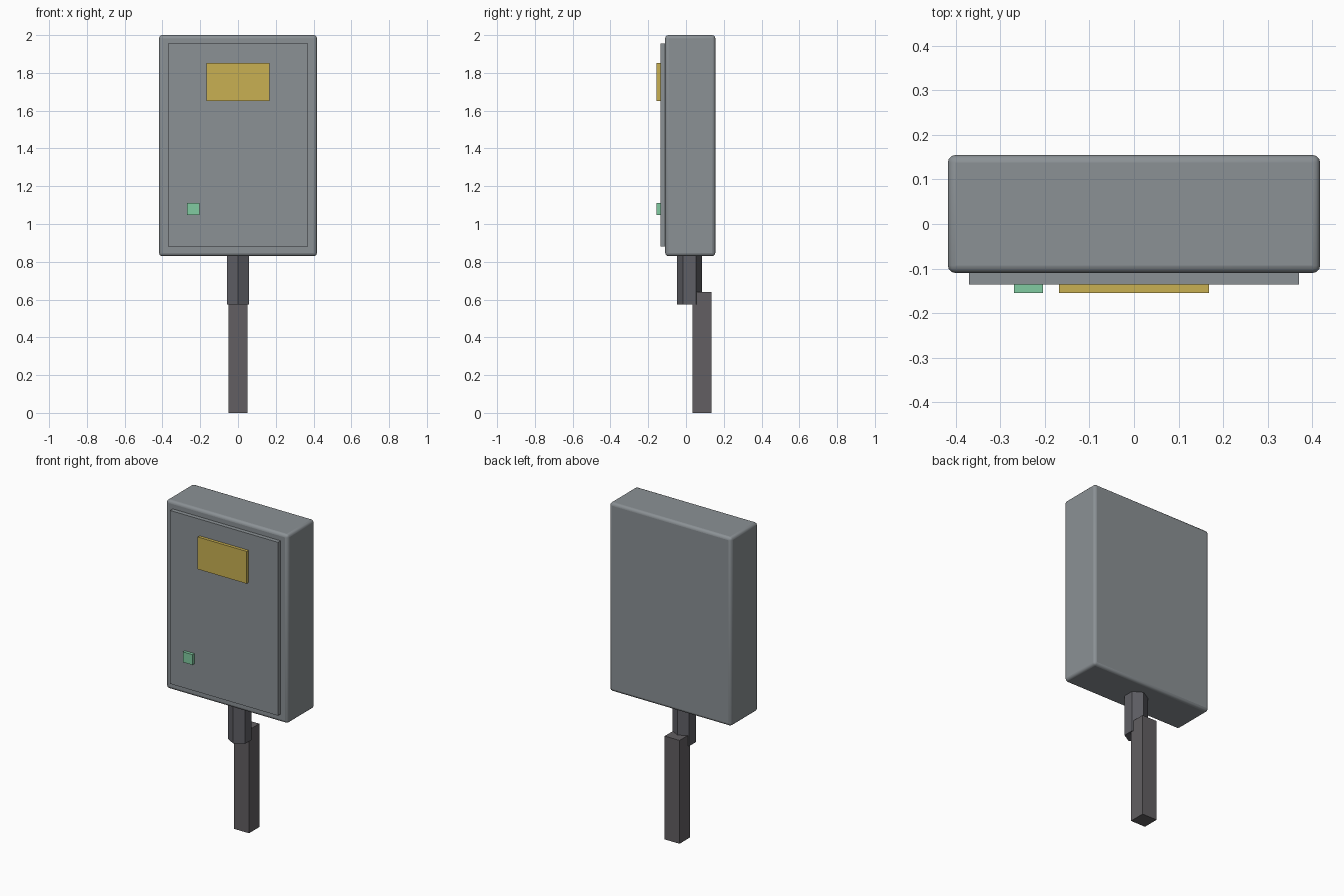
import bpy, math

if "Cube" in bpy.data.objects:
    bpy.data.objects.remove(bpy.data.objects["Cube"])


def material(name, rgb):
    # sRGB 0-255 to linear diffuse colour
    m = bpy.data.materials.new(name)
    lin = [(c / 255 / 12.92) if c <= 10 else ((c / 255 + 0.055) / 1.055) ** 2.4 for c in rgb]
    m.diffuse_color = (*lin, 1)
    m.use_nodes = True
    m.node_tree.nodes["Principled BSDF"].inputs["Base Color"].default_value = m.diffuse_color
    return m


grey = material("cabinet grey", (139, 145, 149))
yellow = material("label yellow", (200, 176, 82))
green = material("lock green", (129, 203, 161))
post_grey = material("post dark grey", (98, 95, 98))
pipe_grey = material("pipe dark grey", (95, 95, 101))


def box(name, x, y, z, mat, bevel=0):
    bpy.ops.mesh.primitive_cube_add(size=1, location=[sum(r) / 2 for r in (x, y, z)])
    ob = bpy.context.object
    ob.name = name
    ob.scale = [r[1] - r[0] for r in (x, y, z)]
    bpy.ops.object.transform_apply(location=False, rotation=False, scale=True)
    ob.data.materials.append(mat)
    if bevel:
        mod = ob.modifiers.new("rounded edges", 'BEVEL')
        mod.width = bevel
        mod.segments = 3
        bpy.ops.object.shade_smooth_by_angle(angle=math.radians(40))
    return ob


# Cabinet with its door, label and lock
box("cabinet", (-0.418, 0.418), (-0.11, 0.155), (0.83, 2.0), grey, 0.017)
box("door", (-0.37, 0.37), (-0.136, -0.10), (0.88, 1.955), grey)
box("label_plate", (-0.168, 0.168), (-0.155, -0.13), (1.652, 1.852), yellow)
box("lock", (-0.27, -0.204), (-0.155, -0.13), (1.048, 1.112), green)

# Hexagonal pipe below the cabinet, one corner to the front
bpy.ops.mesh.primitive_cylinder_add(vertices=6, radius=0.0665, depth=0.275,
                                    location=(0, 0.0185, 0.7125))
pipe = bpy.context.object
pipe.name = "hexagonal_pipe"
pipe.data.materials.append(pipe_grey)

# Square post set behind the pipe
box("square_post", (-0.051, 0.051), (0.035, 0.136), (0, 0.641), post_grey)
